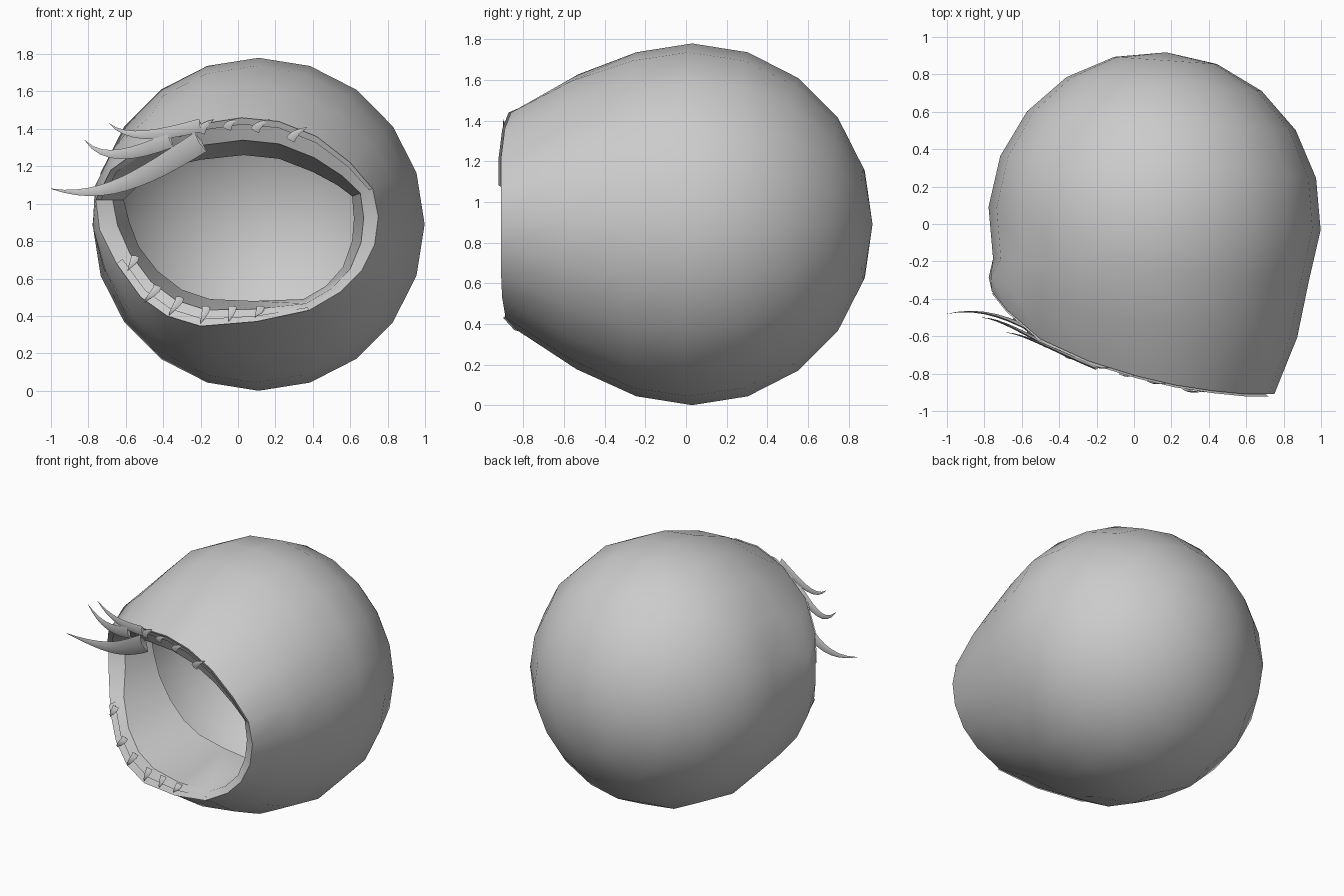
import bpy, bmesh, math
from mathutils import Vector, Matrix

if "Cube" in bpy.data.objects:
    bpy.data.objects.remove(bpy.data.objects["Cube"])

grey = bpy.data.materials.new("plain grey")
grey.diffuse_color = (0.6, 0.6, 0.6, 1)
grey.use_nodes = True
grey.node_tree.nodes["Principled BSDF"].inputs["Base Color"].default_value = grey.diffuse_color

N = 20                                   # segments round the shell
CENTRE, R = Vector((0.11, 0.03, 0.89)), 0.89

# lid outlines in x, z, clockwise from the top
RIM = [(.02, 1.46), (.22, 1.44), (.42, 1.36), (.6, 1.22), (.72, 1.08),
       (.75, .93), (.73, .78), (.66, .64), (.55, .53), (.38, .43),
       (.1, .37), (-.2, .345), (-.38, .4), (-.52, .5), (-.65, .68),
       (-.74, .86), (-.76, 1.02), (-.68, 1.18), (-.5, 1.31), (-.24, 1.42)]
INNER = [(.03, 1.26), (.22, 1.24), (.4, 1.17), (.53, 1.1), (.61, 1.04),
         (.62, .92), (.61, .8), (.56, .66), (.47, .56), (.35, .49),
         (.08, .48), (-.15, .49), (-.3, .54), (-.43, .64), (-.53, .77),
         (-.58, .9), (-.61, 1.02), (-.5, 1.13), (-.36, 1.2), (-.2, 1.235)]
DEPTH = [(-1, -.36), (-.76, -.36), (-.6, -.56), (-.35, -.7), (0, -.81),
         (.3, -.88), (.6, -.91), (1, -.91)]


def front_y(x):
    """Depth of the lid rim at x."""
    for (x0, y0), (x1, y1) in zip(DEPTH, DEPTH[1:]):
        if x <= x1:
            return y0 + (y1 - y0) * max(0, x - x0) / (x1 - x0)
    return DEPTH[-1][1]


def finish(name, bm, angle=40):
    me = bpy.data.meshes.new(name)
    bm.to_mesh(me)
    bm.free()
    ob = bpy.data.objects.new(name, me)
    bpy.context.collection.objects.link(ob)
    me.materials.append(grey)
    bpy.ops.object.select_all(action='DESELECT')
    ob.select_set(True)
    bpy.context.view_layer.objects.active = ob
    bpy.ops.object.shade_smooth_by_angle(angle=math.radians(angle))
    return ob


def loft(bm, rings, closed=True):
    loops = [[bm.verts.new(p) for p in r] for r in rings]
    n = len(rings[0])
    for a, b in zip(loops, loops[1:]):
        for i in range(n if closed else n - 1):
            j = (i + 1) % n
            bm.faces.new((a[i], b[i], b[j], a[j]))
    return loops


# round shell, drawn forward into the lid rim and folded back inside
turn = Matrix.Rotation(math.radians(-4), 3, 'Z')
rings = []
for k in range(1, 7):
    lat = math.radians(18 * k)
    rings.append([CENTRE + turn @ Vector((
        R * math.sin(lat) * math.sin(math.tau * i / N), R * math.cos(lat),
        R * math.sin(lat) * math.cos(math.tau * i / N))) for i in range(N)])
rim = [Vector((x, front_y(x), z)) for x, z in RIM]
inner = [Vector((x, -.1 - .25 * (x + .6), z)) for x, z in INNER]
neck = []
for i in range(N):
    a = math.tau * i / N
    neck.append(rings[-1][i].lerp(rim[i], .5)
                + .03 * Vector((math.sin(a), 0, math.cos(a))))
margin = []
for p, q in zip(rim, inner):
    m = p.lerp(q, .6)
    margin.append(Vector((m.x, p.y + .05, m.z)))
bm = bmesh.new()
loops = loft(bm, rings + [neck, rim, margin, inner])
pole = bm.verts.new(CENTRE + turn @ Vector((0, R, 0)))
for i in range(N):
    bm.faces.new((pole, loops[0][i], loops[0][(i + 1) % N]))
finish("eye_shell", bm)


# thin lash bands lying on the lid margins
def lash_band(name, idx, inset):
    bm = bmesh.new()
    off = Vector((0, -.012, 0))
    loft(bm, [[rim[i] + off for i in idx],
              [rim[i].lerp(margin[i], inset) + off for i in idx]], False)
    finish(name, bm)


lash_band("upper_lash_band", [16, 17, 18, 19, 0, 1, 2, 3, 4], .3)
lash_band("lower_lash_band", [9, 10, 11, 12, 13, 14], .45)


def lash(name, pts, width, steps=8):
    """Curved tapering spike with a flat diamond section, from root to tip."""
    a, b, c, d = [Vector(p) for p in pts]
    path = []
    for s in range(steps + 1):
        t = s / steps
        u = 1 - t
        path.append(a * u**3 + b * 3 * u*u * t + c * 3 * u * t*t + d * t**3)
    sections = []
    for s, p in enumerate(path):
        tan = path[min(s + 1, steps)] - path[max(s - 1, 0)]
        side = tan.cross(Vector((0, 1, 0))).normalized()
        out = side.cross(tan).normalized()
        w = width * max(.02, 1 - (s / steps) ** 1.6) / 2
        sections.append([p + side * w, p + out * w * .3,
                         p - side * w, p - out * w * .3])
    bm = bmesh.new()
    loft(bm, sections)
    bmesh.ops.recalc_face_normals(bm, faces=bm.faces)
    finish(name, bm)


# three long lashes sweeping off the outer corner
lash("long_lash_low", [(-.2, -.76, 1.33), (-.5, -.6, 1.14),
                       (-.72, -.42, 1.01), (-1, -.48, 1.08)], .12, 12)
lash("long_lash_middle", [(-.36, -.7, 1.34), (-.56, -.6, 1.26),
                          (-.72, -.5, 1.22), (-.82, -.5, 1.34)], .08)
lash("long_lash_high", [(-.2, -.77, 1.42), (-.42, -.68, 1.36),
                        (-.6, -.58, 1.34), (-.69, -.58, 1.43)], .07)

# short upper lashes, root and tip in x, z
for n, (x0, z0, x1, z1) in enumerate([(-.2, 1.38, -.13, 1.45), (-.06, 1.4, .0, 1.45),
                                      (.09, 1.39, .17, 1.45), (.28, 1.34, .37, 1.41)]):
    y = front_y(x0) - .01
    lash(f"short_upper_lash_{n + 1}",
         [(x0, y, z0), (x0 + .01, y - .01, z0 + .03),
          (x1 - .04, y - .015, z1 - .02), (x1, y - .01, z1)], .05, 5)

# short lower lashes, root and tip in x, z
for n, (x0, z0, x1, z1) in enumerate([(-.55, .72, -.59, .64), (-.43, .56, -.5, .47),
                                      (-.31, .5, -.37, .4), (-.17, .45, -.2, .36),
                                      (-.03, .45, -.05, .37), (.12, .45, .09, .39)]):
    y = front_y(x0) - .005
    lash(f"short_lower_lash_{n + 1}",
         [(x0, y + .02, z0), (x0, y, z0 - .03),
          (x1 + .01, y - .01, z1 + .03), (x1, front_y(x1) - .015, z1)], .045, 5)
